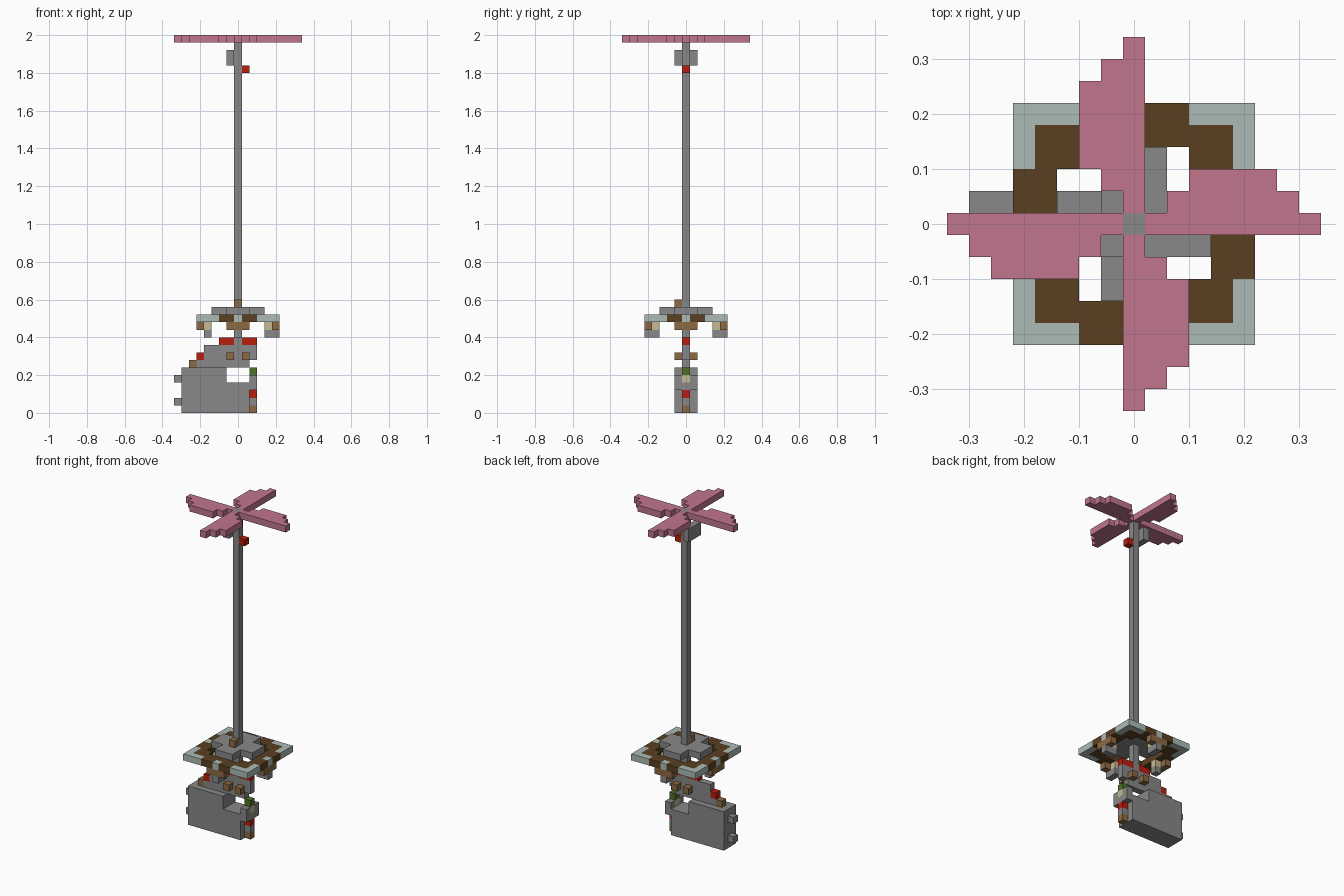
import bpy, bmesh

cube = bpy.data.objects.get("Cube")
if cube:
    bpy.data.objects.remove(cube, do_unlink=True)

U = 0.04  # edge of one block


def material(name, rgb):
    lin = [((c / 255 + 0.055) / 1.055) ** 2.4 for c in rgb] + [1]
    m = bpy.data.materials.new(name)
    m.use_nodes = True
    m.diffuse_color = lin
    m.node_tree.nodes["Principled BSDF"].inputs["Base Color"].default_value = lin
    return m


grey = material("grey", (136, 136, 136))
pink = material("pink", (193, 118, 141))
red = material("red", (184, 30, 14))
dark_brown = material("dark brown", (90, 64, 33))
brown = material("light brown", (140, 106, 68))
teal = material("pale teal", (171, 187, 181))
cream = material("cream", (196, 186, 146))
green = material("green", (78, 114, 40))


def part(name, mat, boxes, turns=1):
    """Boxes are inclusive block ranges (x, x, y, y, z, z), repeated in quarter turns."""
    bm = bmesh.new()
    for x0, x1, y0, y1, z0, z1 in boxes:
        for t in range(turns):
            verts = bmesh.ops.create_cube(bm, size=1)["verts"]
            for v in verts:
                x = (x0 + x1) / 2 + v.co.x * (x1 - x0 + 1)
                y = (y0 + y1) / 2 + v.co.y * (y1 - y0 + 1)
                z = (z0 + z1 + 1) / 2 + v.co.z * (z1 - z0 + 1)
                for _ in range(t):
                    x, y = -y, x
                v.co = (x * U, y * U, z * U)
    mesh = bpy.data.meshes.new(name)
    bm.to_mesh(mesh)
    bm.free()
    mesh.materials.append(mat)
    obj = bpy.data.objects.new(name, mesh)
    bpy.context.collection.objects.link(obj)


# Mast and rotor
part("mast", grey, [(0, 0, 0, 0, 7, 49)])
part("rotor_blades", pink,
     [(-i, -i, 1 + i, 8 - i, 49, 49) for i in range(3)], 4)
part("mast_plate", grey, [(-1, -1, -1, 1, 46, 47)])
part("mast_lamp", red, [(1, 1, 0, 0, 45, 45)])

# Platform
part("deck_cross", grey, [(-1, 1, -3, 3, 13, 13), (-3, -2, -1, 1, 13, 13),
                          (2, 3, -1, 1, 13, 13)])
part("deck_step", brown, [(0, 0, -1, -1, 14, 14)])
part("deck_ring", dark_brown, [(1, 2, 4, 5, 12, 12), (3, 4, 3, 4, 12, 12),
                               (4, 5, 1, 2, 12, 12), (0, 0, 4, 4, 12, 12)], 4)
part("deck_rim", teal, [(3, 5, 5, 5, 12, 12), (5, 5, 3, 4, 12, 12),
                        (0, 0, 5, 5, 12, 12)], 4)

# Pods hanging under the middle of each edge
part("pod_brackets", brown, [(-1, 1, 5, 5, 11, 11)], 4)
part("pod_lights", cream, [(0, 0, 4, 4, 11, 11)], 4)
part("pod_bases", grey, [(0, 0, 4, 4, 10, 10)], 4)
part("pod_ends", grey, [(5, 5, 0, 0, 10, 10), (0, 0, 5, 5, 10, 10),
                        (0, 0, -5, -5, 10, 10)])

# Neck joining the mast to the hull
part("neck", grey, [(-5, 1, 0, 0, 6, 6), (-4, -1, 0, 0, 7, 8), (1, 2, 0, 0, 7, 8)])
part("neck_bands", red, [(-2, -1, 0, 0, 9, 9), (1, 2, 0, 0, 9, 9)])
part("neck_lamp", red, [(-5, -5, 0, 0, 7, 7)])
part("neck_foot", brown, [(-6, -6, 0, 0, 6, 6)])
part("neck_knobs", brown, [(x, x, y, y, 7, 7) for x in (-1, 1) for y in (-1, 1)])

# Hull with nose and tail fittings
part("hull", grey, [(-7, -2, -1, 1, 0, 5), (-1, 1, -1, 1, 0, 3)])
part("tail_nubs", grey, [(-8, -8, 0, 0, z, z) for z in (1, 4)])
part("nose", grey, [(2, 2, -1, 1, 3, 3), (2, 2, -1, -1, 4, 4),
                    (2, 2, 1, 1, 4, 4), (2, 2, 0, 0, 1, 1)])
part("nose_window", cream, [(2, 2, 0, 0, 4, 4)])
part("nose_top", green, [(2, 2, 0, 0, 5, 5)])
part("nose_lamp", red, [(2, 2, 0, 0, 2, 2)])
part("nose_foot", brown, [(2, 2, 0, 0, 0, 0)])
